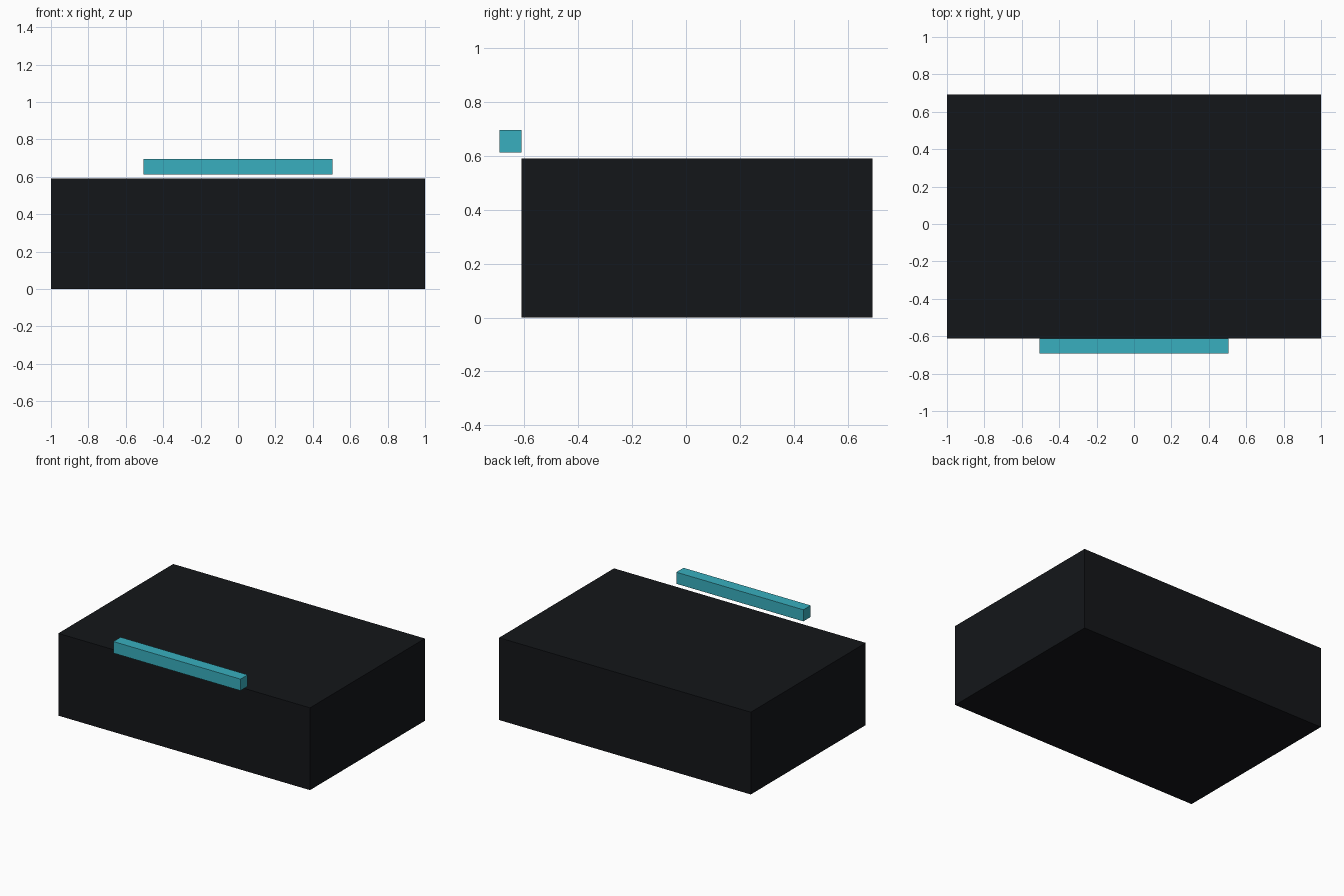
import bpy

if "Cube" in bpy.data.objects:
    bpy.data.objects.remove(bpy.data.objects["Cube"])


def material(name, color):
    mat = bpy.data.materials.new(name)
    mat.diffuse_color = (*color, 1.0)
    mat.use_nodes = True
    mat.node_tree.nodes["Principled BSDF"].inputs["Base Color"].default_value = mat.diffuse_color
    return mat


def box(name, lo, hi, mat):
    """Axis-aligned box between two opposite corners."""
    centre = [(a + b) / 2 for a, b in zip(lo, hi)]
    bpy.ops.mesh.primitive_cube_add(size=1, location=centre)
    obj = bpy.context.object
    obj.name = name
    obj.scale = [b - a for a, b in zip(lo, hi)]
    bpy.ops.object.transform_apply(location=False, rotation=False, scale=True)
    obj.data.materials.append(mat)
    return obj


black = material("black", (0.007, 0.008, 0.01))
teal = material("teal", (0.04, 0.43, 0.52))

# Main block, set back so that the bar sits in front of it
box("body", (-1.0, -0.611, 0.0), (1.0, 0.693, 0.591), black)

# Slim square bar floating just above the front edge
box("front_bar", (-0.505, -0.693, 0.613), (0.505, -0.611, 0.696), teal)
